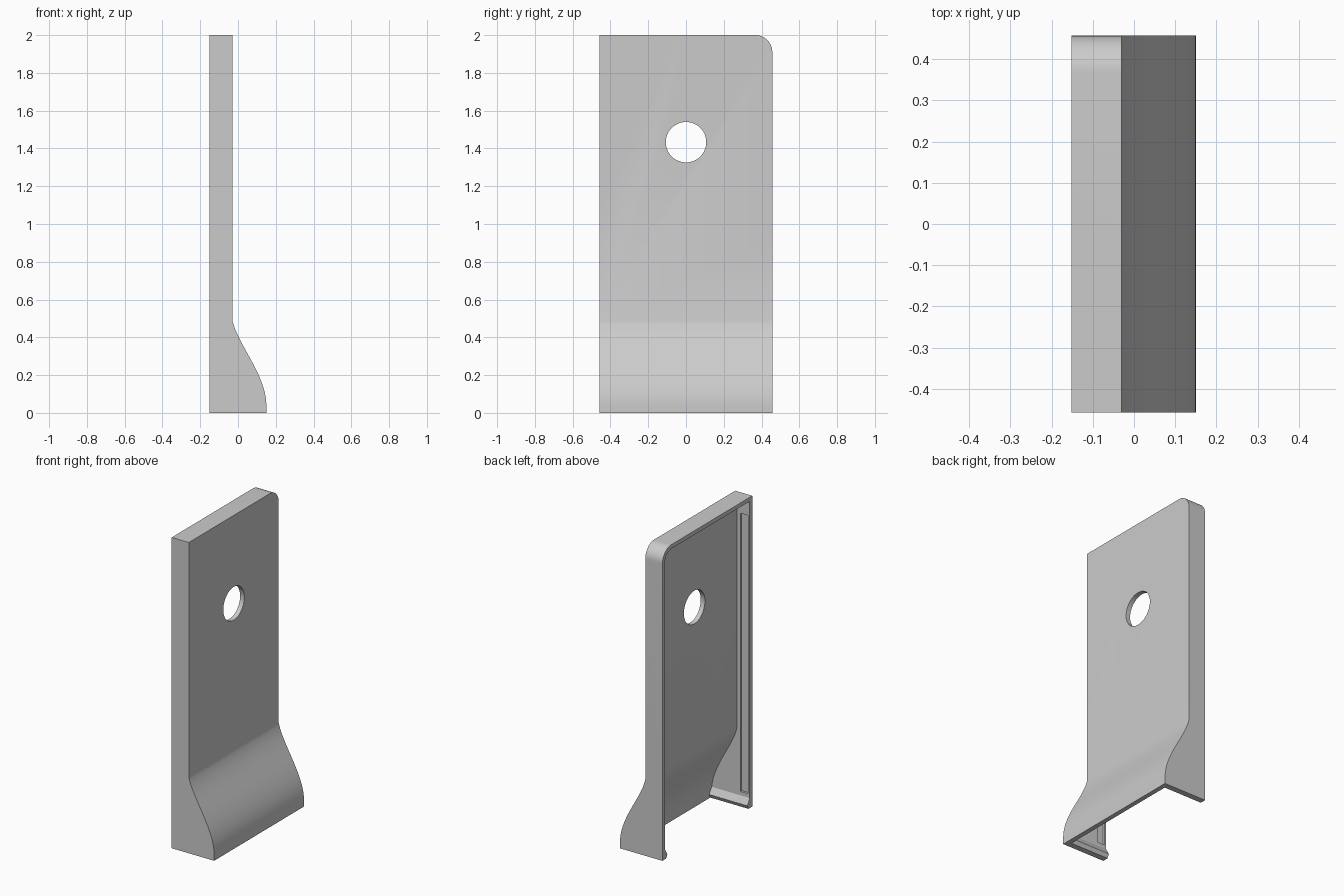
import bpy, bmesh, math
from mathutils import Vector
from mathutils.geometry import interpolate_bezier

cube = bpy.data.objects.get("Cube")
if cube:
    bpy.data.objects.remove(cube, do_unlink=True)

# Main sizes
HX, HY, H = 0.152, 0.457, 2.0
WALL, PLATE = 0.026, 0.03

grey = bpy.data.materials.new("light grey plastic")
grey.use_nodes = True
grey.diffuse_color = (0.6, 0.6, 0.6, 1)
grey.node_tree.nodes["Principled BSDF"].inputs["Base Color"].default_value = (0.6, 0.6, 0.6, 1)


def prism(name, outline, axis, lo, hi):
    """Extrude an outline along x or y; outline holds (y, z) or (x, z) pairs."""
    place = (lambda p, d: (d, p[0], p[1])) if axis == "x" else (lambda p, d: (p[0], d, p[1]))
    bm = bmesh.new()
    base = bm.faces.new([bm.verts.new(place(p, lo)) for p in outline])
    ext = bmesh.ops.extrude_face_region(bm, geom=[base])
    verts = [v for v in ext["geom"] if isinstance(v, bmesh.types.BMVert)]
    shift = Vector((hi - lo, 0, 0)) if axis == "x" else Vector((0, hi - lo, 0))
    bmesh.ops.translate(bm, vec=shift, verts=verts)
    bmesh.ops.recalc_face_normals(bm, faces=bm.faces)
    mesh = bpy.data.meshes.new(name)
    bm.to_mesh(mesh)
    bm.free()
    mesh.materials.append(grey)
    ob = bpy.data.objects.new(name, mesh)
    bpy.context.collection.objects.link(ob)
    return ob


def combine(ob, other, operation):
    """Apply a boolean and discard the helper."""
    mod = ob.modifiers.new("cut", "BOOLEAN")
    mod.operation, mod.solver, mod.object = operation, "EXACT", other
    bpy.context.view_layer.objects.active = ob
    bpy.ops.object.modifier_apply(modifier=mod.name)
    bpy.data.objects.remove(other, do_unlink=True)


def side_profile(back, inset, bottom, top):
    """Straight plate that flares outward at the foot."""
    flare = interpolate_bezier(Vector((-0.03, 0.49)), Vector((0.0, 0.36)),
                               Vector((0.15, 0.2)), Vector((0.15, 0.04)), 24)
    pts = [(back, bottom), (back, top), (-0.03 - inset, top)]
    pts += [(p[0] - inset, p[1]) for p in flare]
    return pts + [(0.15 - inset, bottom)]


def face_outline(inset, bottom):
    """Rectangle with one rounded upper corner."""
    r, y, z = 0.09 - inset, HY - inset, H - inset
    arc = [(y - r + r * math.cos(a), z - r + r * math.sin(a))
           for a in (math.pi / 2 * i / 12 for i in range(13))]
    return [(-y, bottom), (y, bottom)] + arc + [(-y, z)]


# Cover shell: outer solid minus inner cavity, open at the back and bottom
cover = prism("cover_shell", side_profile(-HX, 0, 0, H), "y", -HY, HY)
combine(cover, prism("outer_limit", face_outline(0, 0), "x", -0.5, 0.5), "INTERSECT")
cavity = prism("cavity", side_profile(-0.3, PLATE, -0.1, H + 0.1), "y", -0.6, 0.6)
combine(cavity, prism("inner_limit", face_outline(WALL, -0.2), "x", -0.5, 0.5), "INTERSECT")
combine(cover, cavity, "DIFFERENCE")

# Round hole through the plate
circle = [(0.107 * math.cos(math.tau * i / 48), 1.433 + 0.107 * math.sin(math.tau * i / 48))
          for i in range(48)]
combine(cover, prism("hole", circle, "x", -0.5, 0.5), "DIFFERENCE")

inner = HY - WALL
for side, label in ((-1, "front"), (1, "back")):
    # Long shallow groove inside each side wall
    groove = [(-0.138, 0.09), (-0.085, 0.09), (-0.085, 1.88), (-0.138, 1.88)]
    ends = sorted((side * (inner - 0.05), side * (inner + 0.014)))
    combine(cover, prism("groove", groove, "y", *ends), "DIFFERENCE")
    # Wedge-shaped snap ledge along the bottom of each side wall
    wedge = [(side * y, z) for y, z in ((inner, 0.0), (inner - 0.012, 0.0),
                                        (inner - 0.024, 0.024), (inner, 0.065))]
    prism(label + "_snap_ledge", wedge, "x", -HX, 0.122)

# Smooth curved areas, sharp corners
bpy.ops.object.select_all(action="DESELECT")
cover.select_set(True)
bpy.context.view_layer.objects.active = cover
bpy.ops.object.shade_smooth_by_angle(angle=math.radians(20))
